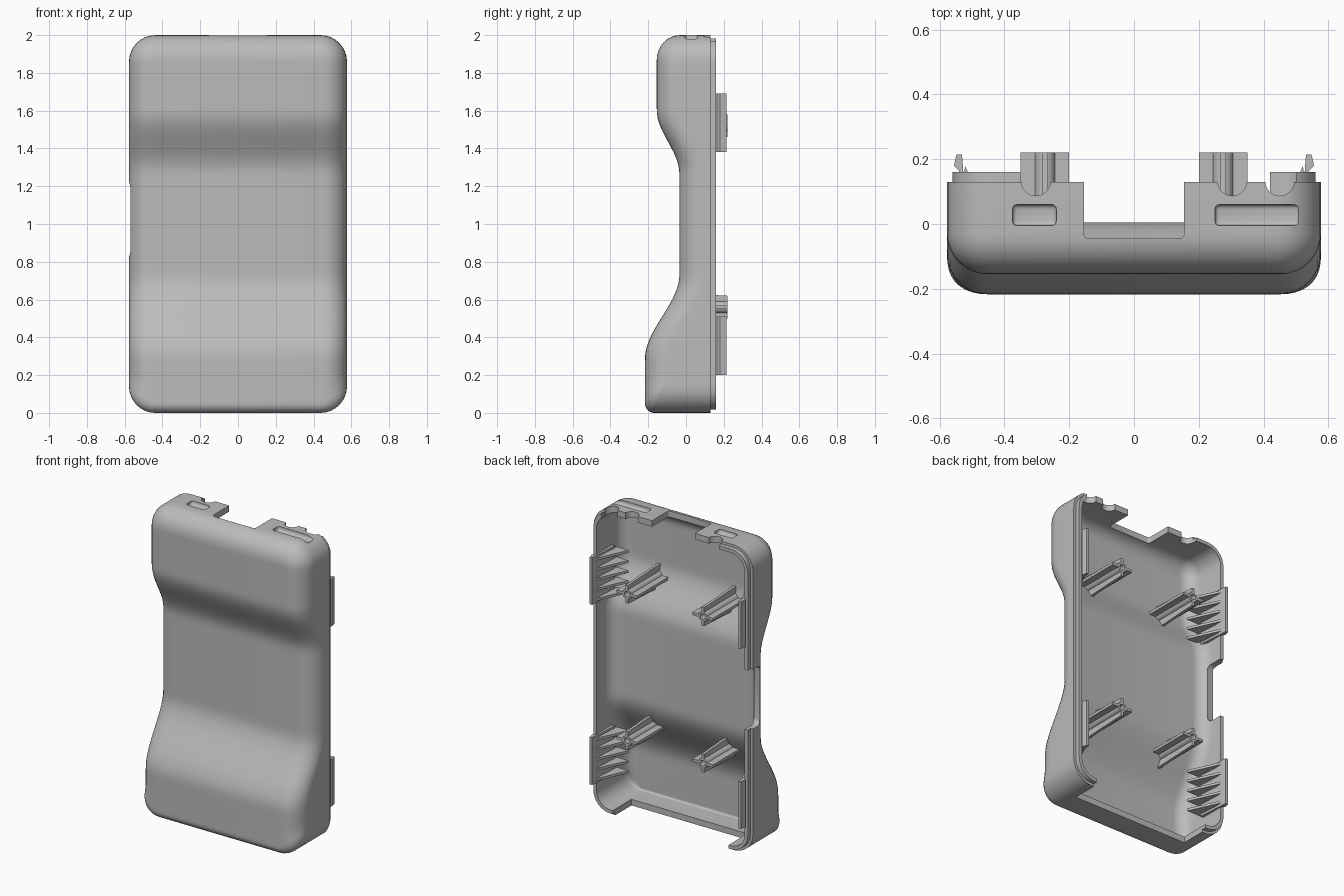
import bpy, bmesh, math
from mathutils import Vector

cube = bpy.data.objects.get("Cube")
if cube:
    bpy.data.objects.remove(cube, do_unlink=True)

grey = bpy.data.materials.new("plain grey")
grey.use_nodes = True
COLOUR = (0.5, 0.5, 0.5, 1)
grey.diffuse_color = COLOUR
grey.node_tree.nodes["Principled BSDF"].inputs["Base Color"].default_value = COLOUR

HALF_W, HEIGHT, BACK, LIP, WALL = 0.577, 2.0, 0.13, 0.16, 0.04


def make(name, bm):
    bmesh.ops.recalc_face_normals(bm, faces=bm.faces)
    mesh = bpy.data.meshes.new(name)
    bm.to_mesh(mesh)
    bm.free()
    mesh.materials.append(grey)
    obj = bpy.data.objects.new(name, mesh)
    bpy.context.collection.objects.link(obj)
    return obj


def select(obj):
    bpy.ops.object.select_all(action='DESELECT')
    obj.select_set(True)
    bpy.context.view_layer.objects.active = obj


def smooth(t):
    t = max(0, min(1, t))
    return t * t * (3 - 2 * t)


def front(z):
    """Depth of the front surface at height z."""
    return -0.035 - 0.12 * smooth((z - 1.27) / 0.33) - 0.182 * smooth((0.73 - z) / 0.44)


def outline(inset, bottom, top):
    """Rounded rectangle: right side upward, then left side downward."""
    w, r = HALF_W - inset, max(0.14 - inset, 0.012)
    lo, hi = bottom + r, HEIGHT - top - r
    half = []
    for i in range(9):
        a = math.pi / 2 * (i / 8 - 1)
        half.append((w - r + r * math.cos(a), lo + r * math.sin(a)))
    half += [(w, lo + (hi - lo) * i / 60) for i in range(1, 60)]
    for i in range(9):
        a = math.pi / 2 * i / 8
        half.append((w - r + r * math.cos(a), hi + r * math.sin(a)))
    return half + [(-x, z) for x, z in reversed(half)]


def fillet_rings(t):
    """Rings of the rounded front edge, offset inward by t, from side to front."""
    rings = []
    for k in range(9):
        a = math.pi / 2 * k / 8
        s = 1 - math.cos(a)
        side = t + (0.125 - t) * s
        pts = outline(side, t + max(0.05 - t, 0) * s, t + (0.13 - t) * s)
        ring = []
        for x, z in pts:
            ry = 0.05 + 0.075 * smooth(z / 0.2) - t
            ring.append((x, front(z) + t + ry * (1 - math.sin(a)), z))
        rings.append(ring)
    return rings


def flat_ring(inset, y):
    return [(x, y, z) for x, z in outline(inset, inset, inset)]


# Hollow shell with a stepped lip round the open back
bm = bmesh.new()
coords = fillet_rings(0)[::-1]
coords += [flat_ring(0, BACK), flat_ring(0.017, BACK), flat_ring(0.017, LIP), flat_ring(WALL, LIP)]
coords += fillet_rings(WALL)
rings = [[bm.verts.new(c) for c in ring] for ring in coords]
n = len(rings[0])
for a, b in zip(rings, rings[1:]):
    for i in range(n):
        j = (i + 1) % n
        bm.faces.new((a[i], a[j], b[j], b[i]))
for ring in (rings[0], rings[-1]):
    for i in range(n // 2 - 1):
        bm.faces.new((ring[i], ring[i + 1], ring[n - 2 - i], ring[n - 1 - i]))
shell = make("shell", bm)


def cut(bm):
    """Subtract a closed mesh from the shell."""
    cutter = make("cutter", bm)
    cutter.hide_render = True
    select(shell)
    mod = shell.modifiers.new("cut", 'BOOLEAN')
    mod.operation, mod.solver, mod.object = 'DIFFERENCE', 'EXACT', cutter
    bpy.ops.object.modifier_apply(modifier=mod.name)
    bpy.data.objects.remove(cutter, do_unlink=True)


def cut_box(x, y, z, bevel=0.0):
    bm = bmesh.new()
    bmesh.ops.create_cube(bm, size=1)
    for v in bm.verts:
        v.co = [lo + (hi - lo) * (c + 0.5) for c, (lo, hi) in zip(v.co, (x, y, z))]
    if bevel:
        bmesh.ops.bevel(bm, geom=bm.edges[:], offset=bevel, segments=3,
                        profile=0.5, affect='EDGES')
    cut(bm)


# Openings in the top, bottom and right walls
cut_box((-0.35, 0.5), (BACK, 0.3), (1.9, 2.1))
cut_box((-0.155, 0.155), (-0.045, 0.3), (1.9, 2.1), 0.015)
cut_box((-0.42, 0.42), (-0.035, 0.3), (-0.1, 0.1))
cut_box((-0.7, -0.5), (0.05, 0.3), (0.83, 1.22), 0.03)
# Shallow label recesses on the top
cut_box((-0.375, -0.24), (-0.005, 0.06), (1.978, 2.1), 0.014)
cut_box((0.25, 0.51), (-0.005, 0.06), (1.974, 2.1), 0.014)
# Round cable notches in the top
for x in (-0.303, 0.303, 0.45):
    bm = bmesh.new()
    bmesh.ops.create_cone(bm, cap_ends=True, segments=24, radius1=0.045,
                          radius2=0.045, depth=0.2)
    bmesh.ops.translate(bm, verts=bm.verts, vec=(x, BACK + 0.002, 2.0))
    cut(bm)
select(shell)
bpy.ops.object.shade_smooth_by_angle(angle=math.radians(32))


def prism(bm, pts, depth):
    """Extrude a flat polygon symmetrically by the vector depth."""
    d = Vector(depth)
    a = [bm.verts.new(Vector(p) - d / 2) for p in pts]
    b = [bm.verts.new(Vector(p) + d / 2) for p in pts]
    bm.faces.new(a)
    bm.faces.new(b)
    for i in range(len(a)):
        j = (i + 1) % len(a)
        bm.faces.new((a[i], a[j], b[j], b[i]))


def screw_post(name, x, z):
    """Tube with four stiffening ribs."""
    end, r, hole = 0.22, 0.032, 0.018
    base = front(z) + 0.03
    bm = bmesh.new()
    loops = []
    for rad, y in ((r, base), (r, end), (hole, end), (hole, base)):
        angles = [math.tau * i / 20 for i in range(20)]
        loops.append([bm.verts.new((x + rad * math.cos(t), y, z + rad * math.sin(t)))
                      for t in angles])
    for k in range(4):
        a, b = loops[k], loops[(k + 1) % 4]
        for i in range(20):
            j = (i + 1) % 20
            bm.faces.new((a[i], a[j], b[j], b[i]))
    for s in (-1, 1):
        near = 0.028 * s
        prism(bm, [(x + near, base, z), (x + 0.075 * s, base, z),
                   (x + 0.075 * s, end, z), (x + near, end, z)], (0, 0, 0.018))
        prism(bm, [(x, front(z + near) + 0.025, z + near),
                   (x, front(z + 0.075 * s) + 0.025, z + 0.075 * s),
                   (x, end, z + 0.06 * s), (x, end, z + near)], (0.018, 0, 0))
    post = make(name, bm)
    select(post)
    bpy.ops.object.shade_smooth_by_angle(angle=math.radians(30))


def snap_clip(name, s, z, length=0.31):
    """Hooked plate inside the side wall, backed by five gussets."""
    bm = bmesh.new()
    hook = [(0.515, 0), (0.531, 0.215), (0.548, 0.215), (0.556, 0.18), (0.541, 0.165), (0.541, 0)]
    prism(bm, [(s * x, y, z) for x, y in hook], (0, 0, length))
    gusset = [(0.522, 0.18), (0.43, -0.02), (0.535, -0.02)]
    for i in range(5):
        gz = z + (i - 2) * 0.066
        prism(bm, [(s * x, y, gz) for x, y in gusset], (0, 0, 0.016))
    make(name, bm)


# Posts and clips, mirrored left and right
for side, s in (("left", 1), ("right", -1)):
    for level, post_z, clip_z in (("upper", 1.52, 1.535), ("lower", 0.56, 0.355)):
        screw_post(f"{level}_{side}_screw_post", s * 0.275, post_z)
        snap_clip(f"{level}_{side}_snap_clip", s, clip_z)
